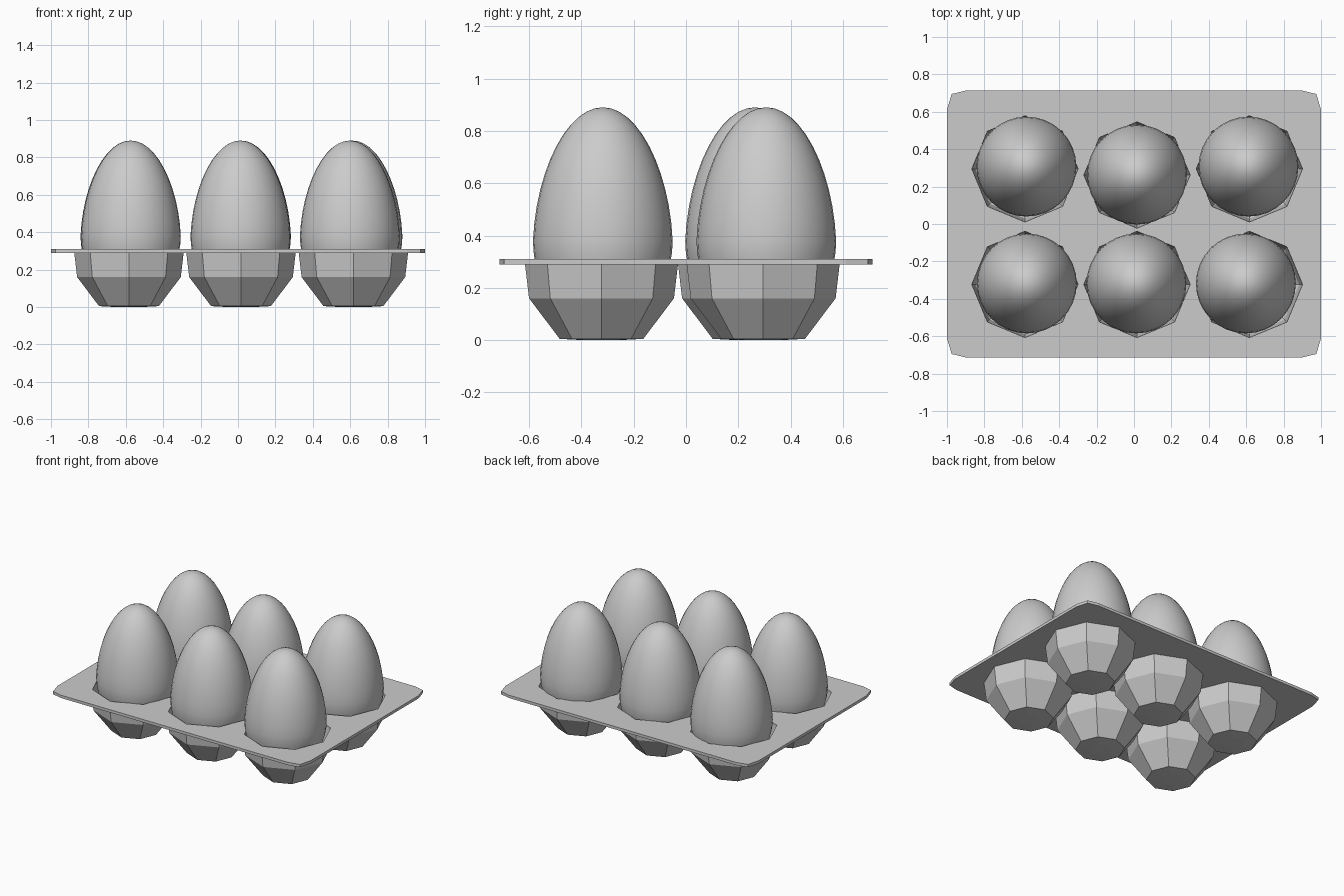
import bpy, bmesh, math

if "Cube" in bpy.data.objects:
    bpy.data.objects.remove(bpy.data.objects["Cube"], do_unlink=True)

GRAY = (0.6, 0.6, 0.6, 1)
gray = bpy.data.materials.new("plain_gray")
gray.use_nodes = True
gray.diffuse_color = GRAY
gray.node_tree.nodes["Principled BSDF"].inputs["Base Color"].default_value = GRAY

HOLE_R = 0.284
PLATE_BOTTOM, PLATE_TOP = 0.29, 0.31

# position name, cup centre, egg centre
PLACES = [
    ("back_right", (-0.583, 0.295), (-0.575, 0.307)),
    ("back_middle", (0.016, 0.262), (0.016, 0.264)),
    ("back_left", (0.617, 0.295), (0.612, 0.307)),
    ("front_right", (-0.583, -0.323), (-0.573, -0.318)),
    ("front_middle", (0.016, -0.323), (0.013, -0.318)),
    ("front_left", (0.617, -0.323), (0.598, -0.318)),
]


def add_object(name, bm, location=(0, 0, 0)):
    mesh = bpy.data.meshes.new(name)
    bm.to_mesh(mesh)
    bm.free()
    mesh.materials.append(gray)
    obj = bpy.data.objects.new(name, mesh)
    obj.location = location
    bpy.context.collection.objects.link(obj)
    return obj


def ring_points(radius, sides, centre=(0, 0)):
    return [(centre[0] + radius * math.cos(math.tau * i / sides),
             centre[1] + radius * math.sin(math.tau * i / sides))
            for i in range(sides)]


def lathe(name, profile, sides, centre):
    """Turn (radius, height) points around a vertical axis."""
    bm = bmesh.new()
    rings = []
    for r, z in profile:
        points = ring_points(r, sides) if r > 1e-5 else [(0, 0)]
        rings.append([bm.verts.new((x, y, z)) for x, y in points])
    for low, high in zip(rings, rings[1:]):
        for i in range(sides):
            j = (i + 1) % sides
            if len(low) == 1:
                bm.faces.new((low[0], high[j], high[i]))
            elif len(high) == 1:
                bm.faces.new((low[i], low[j], high[0]))
            else:
                bm.faces.new((low[i], low[j], high[j], high[i]))
    bmesh.ops.recalc_face_normals(bm, faces=bm.faces)
    return add_object(name, bm, (*centre, 0))


# Tray plate: cut-corner outline with eight-sided openings
def make_plate():
    bm = bmesh.new()
    corner = [(1, 0.61), (0.975, 0.695), (0.9, 0.713)]
    outline = []
    for sx, sy in ((1, 1), (-1, 1), (-1, -1), (1, -1)):
        points = corner if sx * sy > 0 else corner[::-1]
        outline += [(sx * x, sy * y) for x, y in points]
    loops = [outline] + [ring_points(HOLE_R, 8, cup) for _, cup, _ in PLACES]
    edges = []
    for loop in loops:
        verts = [bm.verts.new((x, y, PLATE_BOTTOM)) for x, y in loop]
        edges += [bm.edges.new((v, verts[i - 1])) for i, v in enumerate(verts)]
    bmesh.ops.triangle_fill(bm, use_beauty=True, edges=edges, normal=(0, 0, 1))
    extruded = bmesh.ops.extrude_face_region(bm, geom=bm.faces[:], use_keep_orig=True)
    top = [g for g in extruded["geom"] if isinstance(g, bmesh.types.BMVert)]
    bmesh.ops.translate(bm, verts=top, vec=(0, 0, PLATE_TOP - PLATE_BOTTOM))
    bmesh.ops.recalc_face_normals(bm, faces=bm.faces)
    add_object("tray_plate", bm)


make_plate()

# Cup wall: outside from the foot to the rim, then back down inside
CUP = [(0, 0), (0.07, 0), (0.16, 0.005), (0.277, 0.16), (0.293, 0.295),
       (HOLE_R, 0.295), (0.266, 0.163), (0.15, 0.015), (0, 0.015)]

# Egg: blunt below its widest line, long and slightly pointed above it
EGG_R, WIDEST_Z, UPPER, LOWER, STEPS = 0.267, 0.38, 0.51, 0.33, 24
egg_profile = []
for i in range(STEPS + 1):
    a = math.pi * (i / STEPS - 0.5)
    s = math.sin(a)
    taper = 1 - 0.08 * max(s, 0)
    height = UPPER if s > 0 else LOWER
    egg_profile.append((EGG_R * math.cos(a) * taper, WIDEST_Z + height * s))

for place, cup, egg in PLACES:
    lathe("cup_" + place, CUP, 8, cup)
    shell = lathe("egg_" + place, egg_profile, 32, egg)
    shell.data.polygons.foreach_set("use_smooth", [True] * len(shell.data.polygons))
